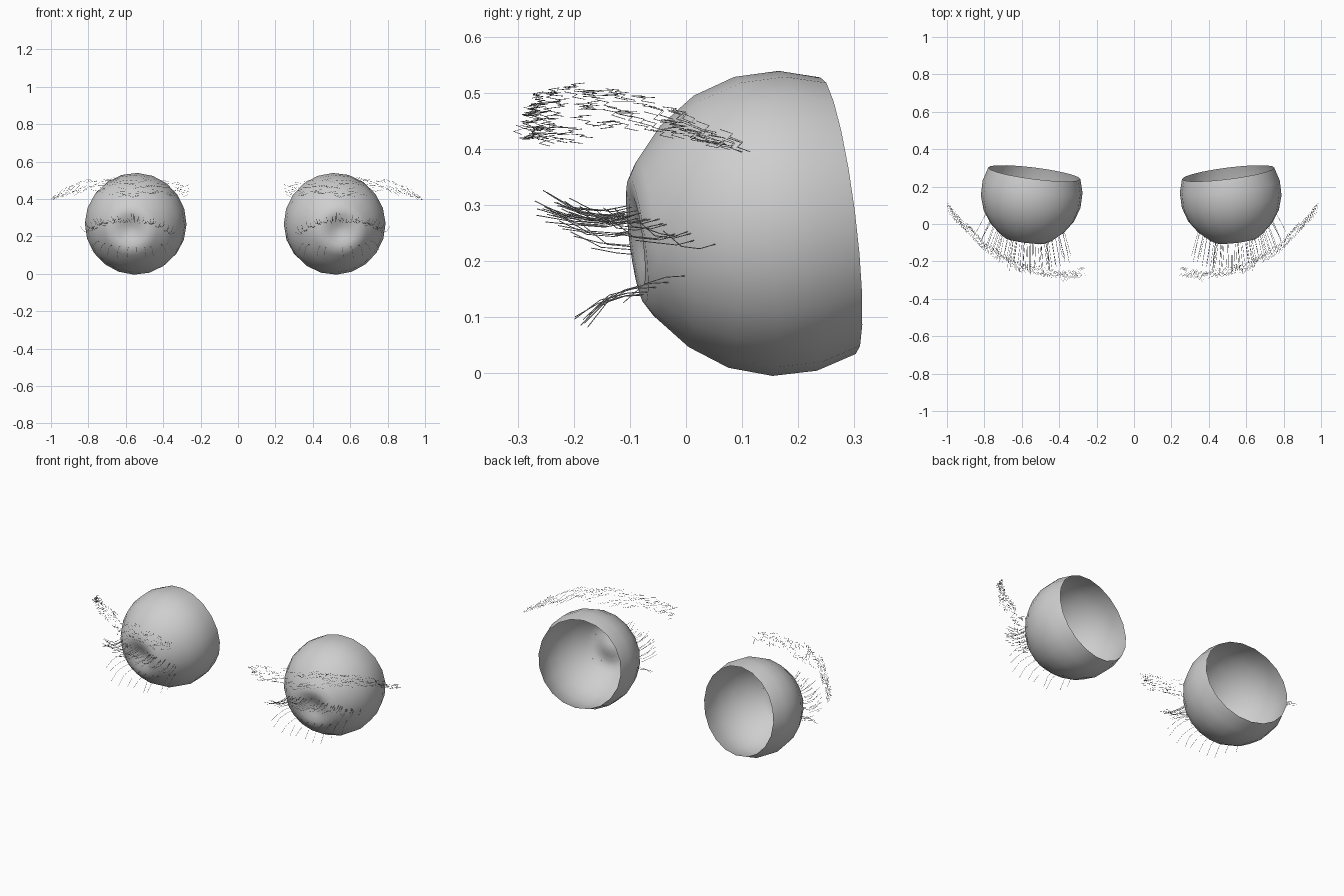
import bpy, bmesh, math, random
from mathutils import Vector

cube = bpy.data.objects.get("Cube")
if cube:
    bpy.data.objects.remove(cube)
random.seed(4)

MID, OFFSET = -0.015, 0.532      # eye mirror line and spacing
BROW_MID = -0.007                # brow mirror line
CY, CZ, R = 0.162, 0.267, 0.272  # eyeball centre and radius

grey = bpy.data.materials.new("plain grey")
grey.use_nodes = True
grey.diffuse_color = (0.62, 0.62, 0.62, 1)
grey.node_tree.nodes["Principled BSDF"].inputs["Base Color"].default_value = grey.diffuse_color


def eyeball(name, side):
    """Open-backed ball, turned slightly out and down, with a dished iris."""
    profile = [(6, 0.235), (12, 0.25), (18, 0.266), (24, 0.277), (31, 0.275)]
    profile += [(a, R) for a in (47, 64, 81, 98, 114)]
    axis = Vector((side * 0.126, -1, -0.126)).normalized()
    turn = Vector((0, 0, 1)).rotation_difference(axis)
    centre = Vector((MID + side * OFFSET, CY, CZ))
    segs = 20
    bm = bmesh.new()
    rings = []
    for deg, r in profile:
        a = math.radians(deg)
        ring = []
        for i in range(segs):
            t = math.tau * (i + 0.5) / segs
            p = Vector((math.sin(a) * math.cos(t), math.sin(a) * math.sin(t), math.cos(a)))
            ring.append(bm.verts.new(centre + turn @ (p * r)))
        rings.append(ring)
    pole = bm.verts.new(centre + axis * 0.232)
    for i in range(segs):
        j = (i + 1) % segs
        bm.faces.new((pole, rings[0][i], rings[0][j]))
        for a, b in zip(rings, rings[1:]):
            bm.faces.new((a[i], b[i], b[j], a[j]))
    for f in bm.faces:
        f.smooth = True
    me = bpy.data.meshes.new(name)
    bm.to_mesh(me)
    bm.free()
    me.materials.append(grey)
    bpy.context.collection.objects.link(bpy.data.objects.new(name, me))


def hairs(name, mid, side, strands, width):
    """Thin strands; x is the outward distance from the mirror line."""
    cu = bpy.data.curves.new(name, "CURVE")
    cu.dimensions = "3D"
    cu.bevel_depth = width
    cu.bevel_resolution = 0
    for pts in strands:
        sp = cu.splines.new("POLY")
        sp.points.add(len(pts) - 1)
        for p, (x, y, z) in zip(sp.points, pts):
            p.co = (mid + side * x, y, z, 1)
    cu.materials.append(grey)
    bpy.context.collection.objects.link(bpy.data.objects.new(name, cu))


def lash(u, z, reach, lift):
    """A bent strand rooted on the ball and reaching forward."""
    y = CY - math.sqrt(R * R - u * u - (z - CZ) ** 2)
    bend = [(0, 0), (0.3, lift[0]), (0.65, lift[1]), (1, lift[2])]
    return [(OFFSET + u + 0.2 * u * t, y - reach * t, z + dz) for t, dz in bend]


def upper_lashes():
    out = []
    for i in range(46):
        u = -0.17 + 0.41 * i / 45 + random.uniform(-0.008, 0.008)
        drop = 1.1 if u > 0.03 else 1.5
        z = 0.289 - drop * (u - 0.03) ** 2 + random.uniform(-0.01, 0.01)
        reach = (0.15 - 0.4 * max(u - 0.1, 0)) * random.uniform(0.7, 1.08)
        out.append(lash(u, z, reach, (-0.008, -0.004, random.uniform(0, 0.03))))
    return out


def lower_lashes():
    out = []
    for i in range(10):
        u = -0.17 + 0.37 * i / 9 + random.uniform(-0.012, 0.012)
        z = 0.139 + 0.9 * u * u
        reach = random.uniform(0.1, 0.14)
        out.append(lash(u, z, reach, (-0.002, -0.014, random.uniform(-0.06, -0.035))))
    return out


# brow centre line: outward distance, depth, height, half thickness
BROW = [(0.25, -0.25, 0.445, 0.03), (0.38, -0.28, 0.455, 0.045), (0.6, -0.235, 0.462, 0.05),
        (0.78, -0.13, 0.475, 0.04), (0.9, -0.01, 0.445, 0.022), (0.993, 0.09, 0.4, 0.008)]


def brow_point(t):
    t = min(max(t, 0), 0.9999) * (len(BROW) - 1)
    i = int(t)
    return Vector(BROW[i]).lerp(Vector(BROW[i + 1]), t - i)


def brow_hairs():
    out = []
    for i in range(140):
        t = 0.96 * i / 139
        spread = random.uniform(-1, 1)
        shift = random.uniform(-0.022, 0.022)
        tilt = random.uniform(-0.006, 0.003)
        strand = []
        for k in range(4):
            x, y, z, half = brow_point(t + 0.014 * k)
            wave = 0.008 if k % 2 else -0.008
            strand.append((x, y + shift + wave, z + half * spread + tilt * (k - 1)))
        out.append(strand)
    return out


upper, lower, brow = upper_lashes(), lower_lashes(), brow_hairs()
for label, side in (("left", 1), ("right", -1)):
    eyeball(label + "_eyeball", side)
    hairs(label + "_upper_lashes", MID, side, upper, 0.0008)
    hairs(label + "_lower_lashes", MID, side, lower, 0.0008)
    hairs(label + "_eyebrow", BROW_MID, side, brow, 0.0006)
